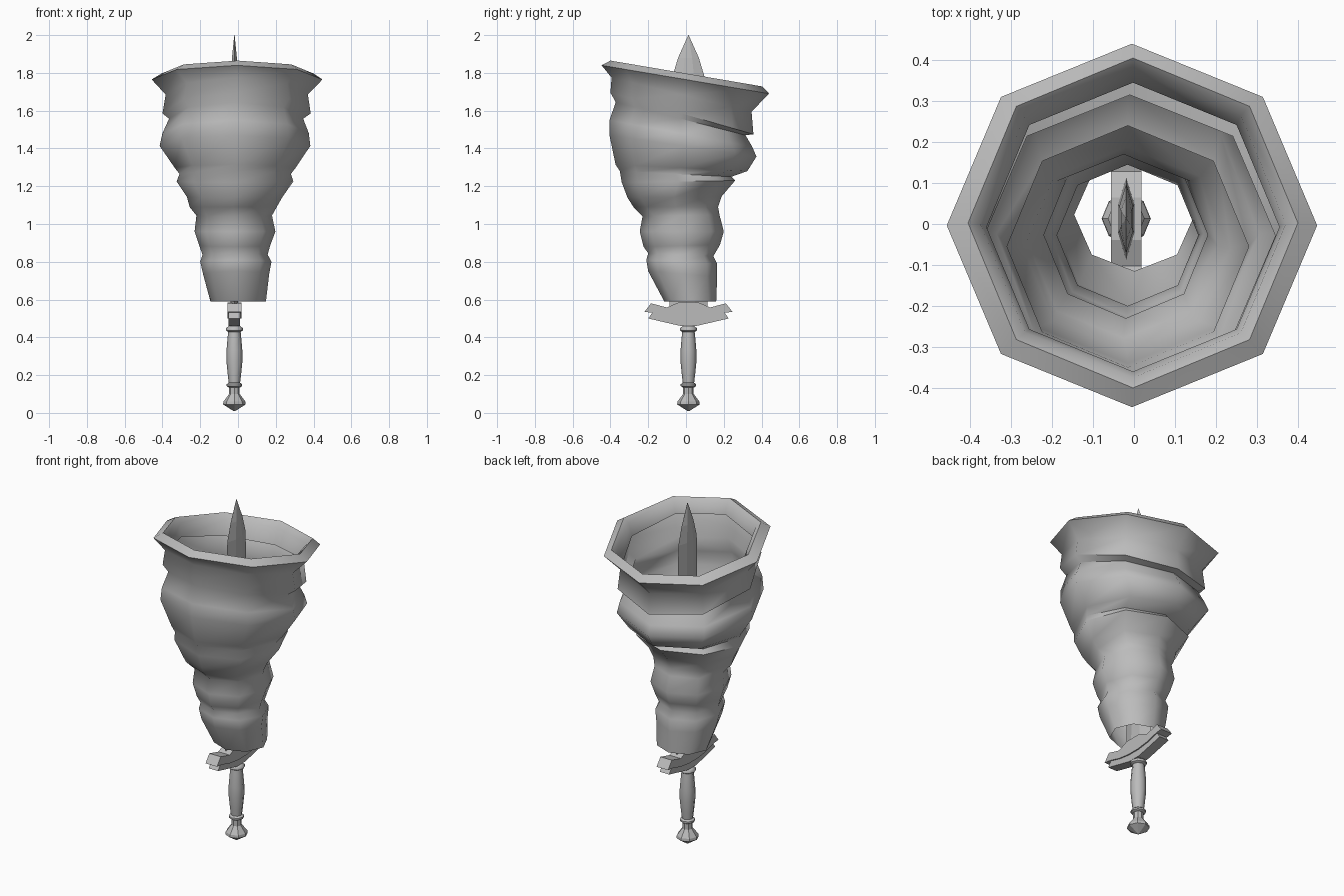
import bpy, bmesh, math

cube = bpy.data.objects.get("Cube")
if cube:
    bpy.data.objects.remove(cube, do_unlink=True)

grey = bpy.data.materials.new("plain grey")
grey.use_nodes = True
grey.diffuse_color = (0.5, 0.5, 0.5, 1)
grey.node_tree.nodes["Principled BSDF"].inputs["Base Color"].default_value = (0.5, 0.5, 0.5, 1)

CX, CY = -0.019, 0.013   # dagger axis


def finish(name, bm, smooth=None):
    bmesh.ops.recalc_face_normals(bm, faces=bm.faces)
    mesh = bpy.data.meshes.new(name)
    bm.to_mesh(mesh)
    bm.free()
    mesh.materials.append(grey)
    ob = bpy.data.objects.new(name, mesh)
    bpy.context.collection.objects.link(ob)
    if smooth:
        bpy.ops.object.select_all(action='DESELECT')
        ob.select_set(True)
        bpy.context.view_layer.objects.active = ob
        bpy.ops.object.shade_smooth_by_angle(angle=math.radians(smooth))
    return ob


def loft(name, rings, caps=True, smooth=None):
    """Bridge a list of equal-length point rings."""
    bm = bmesh.new()
    loops = [[bm.verts.new(p) for p in r] for r in rings]
    n = len(loops[0])
    for a, b in zip(loops, loops[1:]):
        for i in range(n):
            j = (i + 1) % n
            bm.faces.new((a[i], a[j], b[j], b[i]))
    if caps:
        bm.faces.new(loops[0][::-1])
        bm.faces.new(loops[-1])
    return finish(name, bm, smooth)


def slanted_ring(yf, zf, yb, zb, xl, xr):
    """Octagon leaning from its front point to its back point."""
    pts = []
    for k in range(8):
        a = k * math.pi / 4
        c, t = math.cos(a), (math.sin(a) + 1) / 2
        pts.append(((xl + xr) / 2 + (xr - xl) / 2 * c, yf + (yb - yf) * t, zf + (zb - zf) * t))
    return pts


def turned(name, profile, smooth=None):
    """Eight-sided lathe part on the dagger axis from (radius, z) pairs."""
    rings = [[(CX + r * math.cos(k * math.pi / 4), CY + r * math.sin(k * math.pi / 4), z)
              for k in range(8)] for r, z in profile]
    return loft(name, rings, smooth=smooth)


def plate(name, half, width):
    """Mirrored side outline of (y, z) pairs, extruded across x."""
    outline = half + [(-y, z) for y, z in reversed(half)]
    return loft(name, [[(CX + s * width, CY + y, z) for y, z in outline] for s in (-1, 1)])


# Crumpled funnel sleeve: front y, z, back y, z, left x, right x
sleeve = [
    (-.115, .59, .16, .59, -.146, .148),
    (-.20, .75, .165, .72, -.185, .165),
    (-.21, .81, .165, .79, -.20, .177),
    (-.20, .845, .145, .83, -.188, .157),
    (-.225, .88, .18, .89, -.205, .17),
    (-.245, .96, .20, .96, -.23, .198),
    (-.23, 1.04, .177, 1.05, -.22, .18),
    (-.278, 1.09, .17, 1.09, -.256, .205),
    (-.31, 1.14, .188, 1.145, -.27, .235),
    (-.34, 1.22, .26, 1.23, -.325, .293),
    (-.35, 1.28, .24, 1.25, -.31, .28),
    (-.373, 1.315, .325, 1.28, -.335, .305),
    (-.405, 1.47, .373, 1.357, -.415, .383),
    (-.405, 1.55, .35, 1.41, -.40, .375),
    (-.372, 1.645, .315, 1.47, -.365, .345),
    (-.40, 1.695, .357, 1.475, -.40, .385),
    (-.394, 1.775, .347, 1.595, -.383, .37),
    (-.447, 1.84, .44, 1.69, -.457, .447),
    (-.40, 1.865, .405, 1.728, -.405, .40),
    (-.375, 1.84, .375, 1.70, -.375, .37),
    (-.36, 1.785, .345, 1.61, -.36, .355),
]
loft("sleeve", [slanted_ring(*r) for r in sleeve], caps=False, smooth=62)

# Pommel, collars and grip
turned("pommel", [(.005, .01), (.06, .045), (.058, .06), (.028, .10), (.028, .14)])
turned("lower_collar", [(.03, .135), (.041, .142), (.041, .152), (.03, .16)], 50)
turned("grip", [(.029, .15), (.035, .20), (.042, .27), (.042, .33), (.036, .40), (.032, .44)], 50)
turned("upper_collar", [(.032, .428), (.045, .436), (.045, .448), (.03, .46)], 50)

# Winged guard in two layers with a narrow core at the ends
plate("guard_upper", [(.052, .585), (.115, .558), (.198, .58), (.233, .535), (.19, .53),
                      (.115, .51), (.04, .50)], .037)
plate("guard_lower", [(.04, .51), (.115, .515), (.19, .532), (.213, .50), (.115, .477), (.04, .46)], .03)

# Blade: flattened hexagonal section, tapering to a point
blade = []
for half_width, half_thick, z in ((.10, .02, .55), (.085, .017, 1.78), (.055, .013, 1.88), (.001, .001, 2.0)):
    section = [(0, 1), (1, .35), (1, -.35), (0, -1), (-1, -.35), (-1, .35)]
    blade.append([(CX + u * half_thick, CY + v * half_width, z) for u, v in section])
loft("blade", blade)
